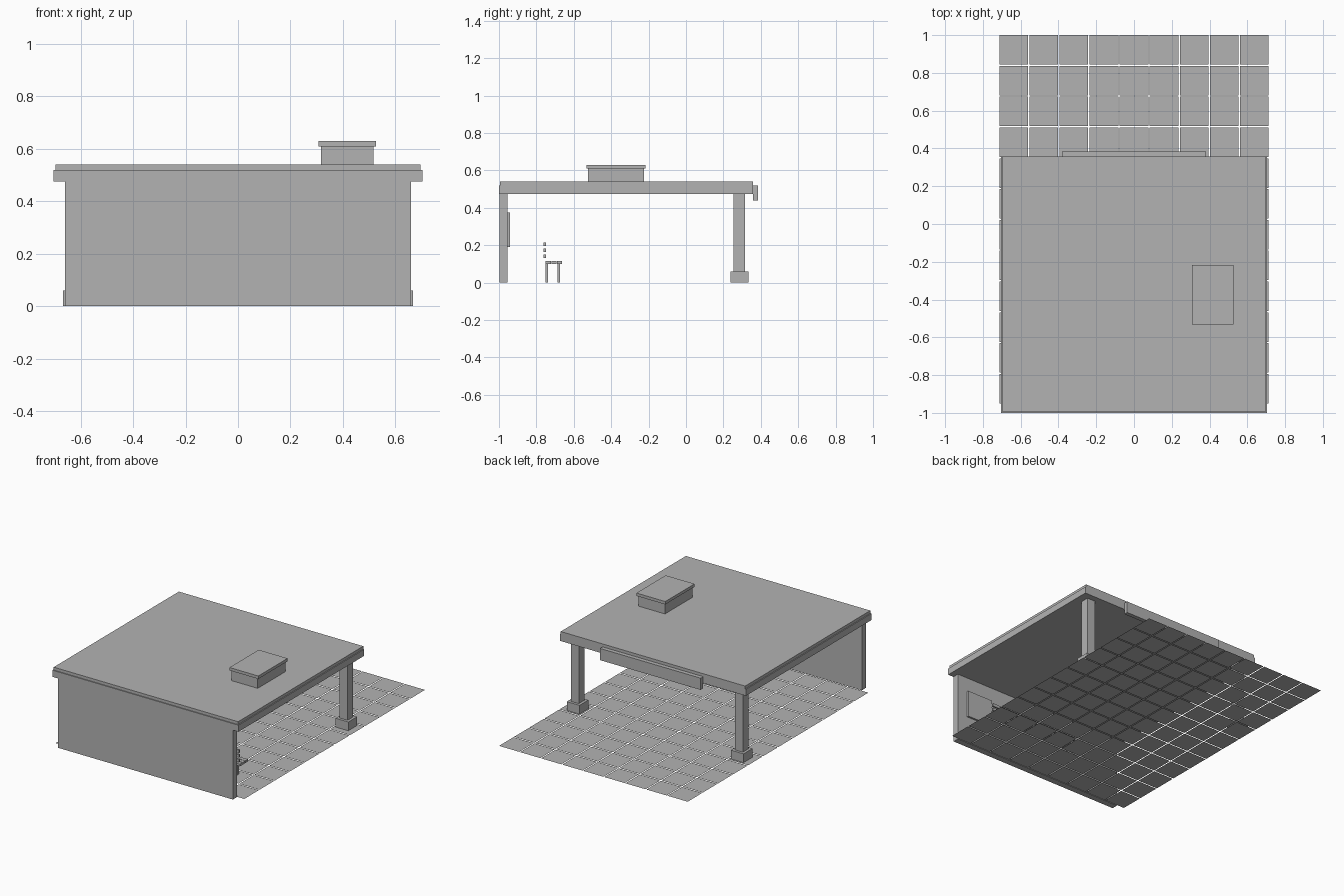
import bpy, bmesh
from mathutils import Vector

default_cube = bpy.data.objects.get("Cube")
if default_cube:
    bpy.data.objects.remove(default_cube, do_unlink=True)

# Single plain colour
GREY = (0.45, 0.45, 0.45, 1.0)
grey = bpy.data.materials.new("plain_grey")
grey.use_nodes = True
grey.diffuse_color = GREY
for node in grey.node_tree.nodes:
    if node.type == 'BSDF_PRINCIPLED':
        node.inputs["Base Color"].default_value = GREY


def finish(name, bm):
    mesh = bpy.data.meshes.new(name)
    bm.to_mesh(mesh)
    bm.free()
    mesh.materials.append(grey)
    obj = bpy.data.objects.new(name, mesh)
    bpy.context.scene.collection.objects.link(obj)
    return obj


def add_box(bm, xs, ys, zs):
    """Box spanning the given (low, high) ranges."""
    spans = (xs, ys, zs)
    size = Vector([b - a for a, b in spans])
    mid = Vector([(a + b) / 2 for a, b in spans])
    for v in bmesh.ops.create_cube(bm, size=1)["verts"]:
        v.co = v.co * size + mid


def boxes(name, *parts):
    bm = bmesh.new()
    for part in parts:
        add_box(bm, *part)
    return finish(name, bm)


# Paved floor: flat square tiles with open joints
COLS, ROWS, GAP = 9, 12, 0.007
X0, Y0, X1, Y1 = -0.713, -0.95, 0.713, 1.0
step_x, step_y = (X1 - X0 + GAP) / COLS, (Y1 - Y0 + GAP) / ROWS
bm = bmesh.new()
for i in range(COLS):
    for j in range(ROWS):
        x, y = X0 + i * step_x, Y0 + j * step_y
        w, d = step_x - GAP, step_y - GAP
        bm.faces.new([bm.verts.new(p) for p in (
            (x, y, 0), (x + w, y, 0), (x + w, y + d, 0), (x, y + d, 0))])
finish("floor_tiles", bm)

# Solid wall and the board hung on its inner side
boxes("wall", ((-0.66, 0.66), (-0.998, -0.955), (0, 0.475)))
boxes("wall_board", ((0.39, 0.585), (-0.957, -0.942), (0.19, 0.375)))

# Roof: wider fascia slab with a slightly smaller top slab
boxes("roof_fascia", ((-0.703, 0.703), (-1.0, 0.357), (0.475, 0.52)))
boxes("roof_top", ((-0.697, 0.697), (-0.994, 0.357), (0.52, 0.54)))

# Sign plank on the open edge of the roof
boxes("sign_plank", ((-0.38, 0.38), (0.357, 0.385), (0.44, 0.52)))

# Roof vent with overhanging cap
boxes("vent_body", ((0.316, 0.516), (-0.524, -0.224), (0.54, 0.61)))
boxes("vent_cap", ((0.308, 0.526), (-0.532, -0.216), (0.61, 0.63)))

# Columns on square plinths
for side, cx in (("left", 0.62), ("right", -0.62)):
    for part, half, zs in (("plinth", 0.048, (0, 0.06)),
                           ("column", 0.03, (0.06, 0.475))):
        boxes(f"{side}_{part}", ((cx - half, cx + half),
                                 (0.285 - half, 0.285 + half), zs))

# Bench: seat slats, back slats and four legs
bench_x = (-0.14, 0.54)
seat, back, legs = [], [], []
for k in range(3):
    y, z = -0.75 + 0.03 * k, 0.131 + 0.032 * k
    seat.append((bench_x, (y, y + 0.027), (0.1, 0.115)))
    back.append((bench_x, (-0.761, -0.749), (z, z + 0.02)))
for cx in (-0.065, 0.47):
    for y in (-0.75, -0.686):
        legs.append(((cx - 0.007, cx + 0.007), (y, y + 0.013), (0, 0.1)))
boxes("bench_seat", *seat)
boxes("bench_back", *back)
boxes("bench_legs", *legs)
